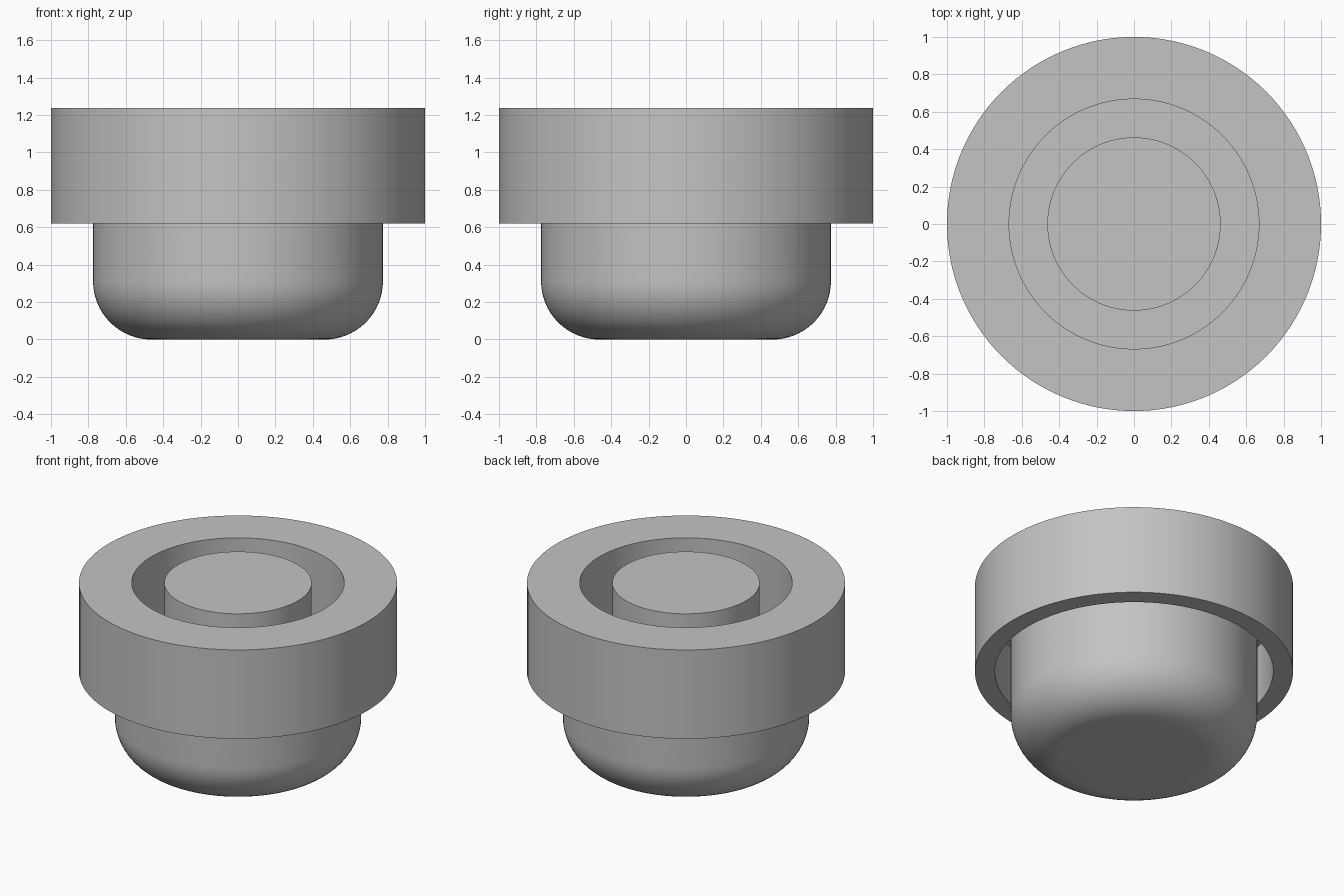
import bpy
import bmesh
import math

if "Cube" in bpy.data.objects:
    bpy.data.objects.remove(bpy.data.objects["Cube"], do_unlink=True)

gray = bpy.data.materials.new("plain_gray")
gray.use_nodes = True
color = (0.55, 0.55, 0.55, 1.0)
gray.diffuse_color = color
gray.node_tree.nodes["Principled BSDF"].inputs["Base Color"].default_value = color

TOP = 1.237          # overall height
SKIRT = 0.62         # lower edge of the outer skirt
CEILING = 1.03       # roof of the groove under the skirt
FLOOR = 0.31         # bottom of the groove around the post
RIM, SKIRT_IN = 1.0, 0.875
PLUG, PLUG_IN, POST = 0.775, 0.668, 0.463
ROUND = PLUG - POST  # rounding of the plug's lower edge


def lathe(name, profile, segments=128):
    """Spin an (r, z) profile that starts and ends on the axis."""
    bm = bmesh.new()
    verts = [bm.verts.new((r, 0, z)) for r, z in profile]
    edges = [bm.edges.new(pair) for pair in zip(verts, verts[1:])]
    bmesh.ops.spin(bm, geom=verts + edges, cent=(0, 0, 0), axis=(0, 0, 1),
                   angle=math.tau, steps=segments)
    bmesh.ops.remove_doubles(bm, verts=bm.verts, dist=0.0001)
    bmesh.ops.recalc_face_normals(bm, faces=bm.faces)
    mesh = bpy.data.meshes.new(name)
    bm.to_mesh(mesh)
    bm.free()
    mesh.materials.append(gray)
    obj = bpy.data.objects.new(name, mesh)
    bpy.context.collection.objects.link(obj)
    bpy.ops.object.select_all(action="DESELECT")
    obj.select_set(True)
    bpy.context.view_layer.objects.active = obj
    bpy.ops.object.shade_smooth_by_angle(angle=math.radians(30))
    return obj


# Rounded lower edge of the plug
steps = 16
arc = [(POST + ROUND * math.sin(a), ROUND - ROUND * math.cos(a))
       for a in (math.pi / 2 * i / steps for i in range(steps + 1))]

# Plug, under-skirt groove, skirt, top ring, inner groove and central post
lathe("stopper", [(0, 0)] + arc + [
    (PLUG, CEILING), (SKIRT_IN, CEILING),
    (SKIRT_IN, SKIRT), (RIM, SKIRT),
    (RIM, TOP), (PLUG_IN, TOP),
    (PLUG_IN, FLOOR), (POST, FLOOR),
    (POST, TOP), (0, TOP),
])
